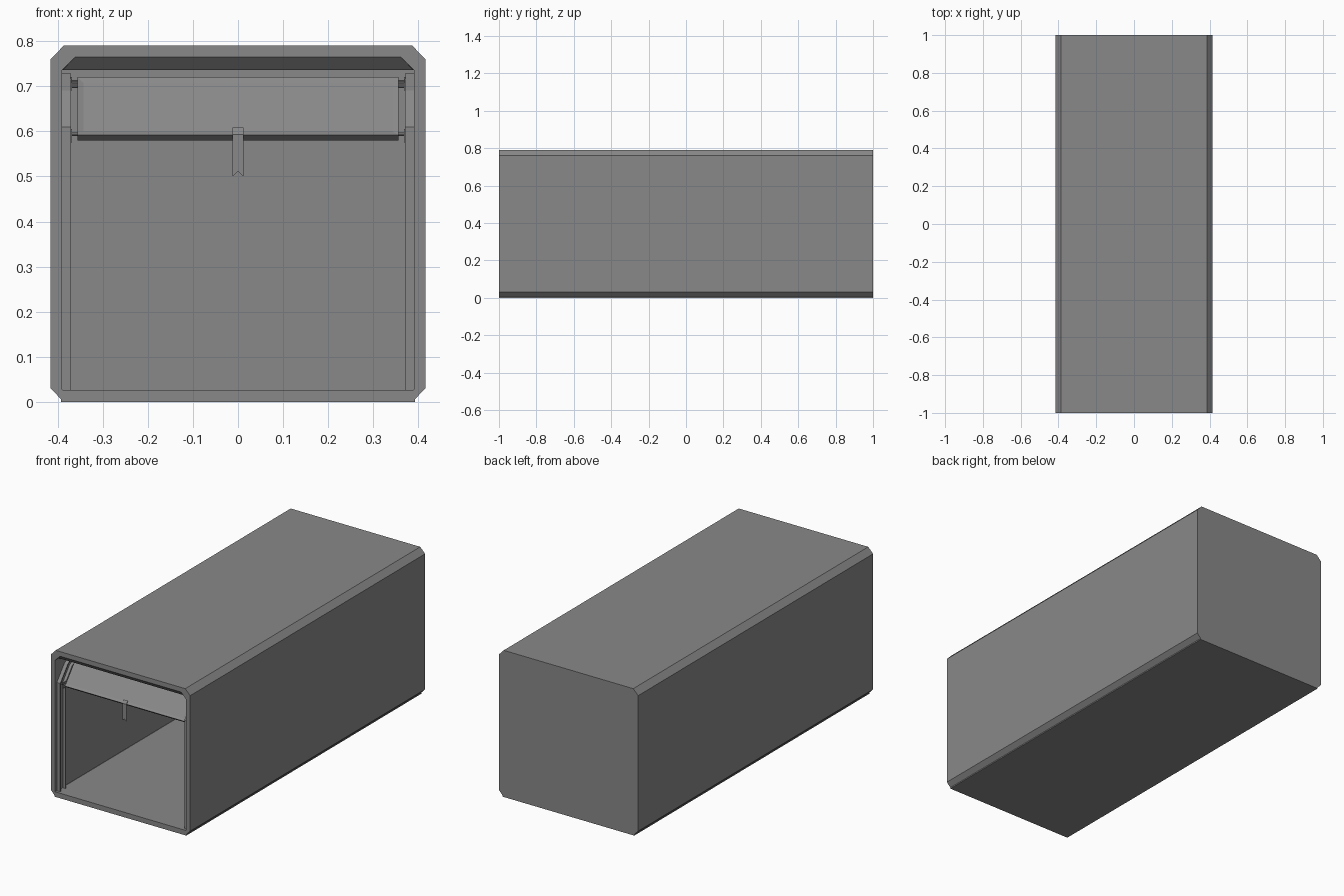
import bpy, bmesh
from mathutils import Vector

cube = bpy.data.objects.get("Cube")
if cube:
    bpy.data.objects.remove(cube, do_unlink=True)

grey = bpy.data.materials.new("plain grey")
grey.use_nodes = True
GREY = (0.25, 0.25, 0.25, 1)
grey.diffuse_color = GREY
next(n for n in grey.node_tree.nodes if n.type == 'BSDF_PRINCIPLED').inputs["Base Color"].default_value = GREY


def finish(name, bm):
    bmesh.ops.recalc_face_normals(bm, faces=bm.faces)
    mesh = bpy.data.meshes.new(name)
    bm.to_mesh(mesh)
    bm.free()
    mesh.materials.append(grey)
    ob = bpy.data.objects.new(name, mesh)
    bpy.context.collection.objects.link(ob)
    return ob


def prism(name, profile, x0, x1):
    """Extrude a (y, z) outline along x."""
    bm = bmesh.new()
    ends = [[bm.verts.new((x, y, z)) for y, z in profile] for x in (x0, x1)]
    bm.faces.new(ends[0])
    bm.faces.new(ends[1])
    n = len(profile)
    for i in range(n):
        j = (i + 1) % n
        bm.faces.new((ends[0][i], ends[0][j], ends[1][j], ends[1][i]))
    return finish(name, bm)


def box(name, x0, x1, y0, y1, z0, z1):
    return prism(name, [(y0, z0), (y1, z0), (y1, z1), (y0, z1)], x0, x1)


# Unit shell: nested loops joined from the outer back to the inner back
def loop(bm, half, y):
    pts = half + [(-x, z) for x, z in reversed(half)]
    return [bm.verts.new((x, y, z)) for x, z in pts]


outer = [(0.39, 0.004), (0.415, 0.03), (0.415, 0.76), (0.386, 0.79)]
mouth = [(0.389, 0.027), (0.39, 0.028), (0.39, 0.735), (0.36, 0.765)]
inner = mouth[:3] + [(0.389, 0.7355)]
bm = bmesh.new()
loops = [loop(bm, h, y) for h, y in
         ((outer, 1), (outer, -1), (mouth, -1), (inner, -0.97), (inner, 0.975))]
for a, b in zip(loops, loops[1:]):
    for i in range(8):
        j = (i + 1) % 8
        bm.faces.new((a[i], a[j], b[j], b[i]))
bm.faces.new(loops[0])
bm.faces.new(loops[-1])
finish("unit_shell", bm)
box("base_plate", -0.392, 0.392, -1, 1, 0, 0.006)

# Door tracks: two parallel flanges on each side, bending back under the ceiling
front_path = [(-0.985, 0.027), (-0.985, 0.61), (-0.92, 0.69), (-0.86, 0.728), (-0.2, 0.728)]
rear_path = [(-0.94, 0.027), (-0.94, 0.595), (-0.885, 0.665), (-0.84, 0.69), (-0.2, 0.69)]
T = 0.005
for side, s in (("left", 1), ("right", -1)):
    for part, path in (("front", front_path), ("rear", rear_path)):
        back = [(y + T, z - (T if z > 0.5 else 0)) for y, z in reversed(path)]
        prism(f"{side}_{part}_track_flange", path + back, s * 0.37, s * 0.391)
    prism(f"{side}_track_web", front_path + rear_path[::-1], s * 0.386, s * 0.391)


# Door sections: flat panels with a recessed centre, placed by their lower front edge
def section(name, start, end, thick=0.02):
    a, b = Vector((0, *start)), Vector((0, *end))
    up = (b - a).normalized()
    out = Vector((0, -up.z, up.y))
    bm = bmesh.new()
    corners = [a, b, b - out * thick, a - out * thick]
    rings = [[bm.verts.new(c + Vector((x, 0, 0))) for c in corners] for x in (-0.356, 0.356)]
    bm.faces.new(rings[0])
    bm.faces.new(rings[1])
    for i in range(4):
        j = (i + 1) % 4
        f = bm.faces.new((rings[0][i], rings[0][j], rings[1][j], rings[1][i]))
        if i == 0:
            front = f
    bmesh.ops.recalc_face_normals(bm, faces=bm.faces)
    bmesh.ops.inset_region(bm, faces=[front], thickness=0.02)
    bmesh.ops.translate(bm, verts=front.verts, vec=-out * 0.004)
    finish(name, bm)


section("tilted_door_section", (-0.965, 0.592), (-0.86, 0.72))
for k in range(3):
    y = -0.855 + k * 0.17
    section(f"raised_door_section_{k + 1}", (y, 0.72), (y + 0.167, 0.72))

# Rollers and hinge plates at the section ends
for s in (1, -1):
    for y, z in ((-0.952, 0.593), (-0.862, 0.7), (-0.69, 0.71), (-0.52, 0.71), (-0.35, 0.71)):
        bm = bmesh.new()
        bmesh.ops.create_cone(bm, cap_ends=True, segments=8, radius1=0.004, radius2=0.004, depth=0.03)
        for v in bm.verts:
            v.co = Vector((s * 0.368 + v.co.z, y + v.co.x, z + v.co.y))
        finish("door_roller", bm)
    for y, z in ((-0.95, 0.59), (-0.865, 0.705)):
        box("roller_plate", s * 0.368, s * 0.371, y - 0.015, y + 0.015, z - 0.015, z + 0.015)

# Pull strap: a tab on the panel and a hanging tail with a notched end
prism("strap_tab", [(-0.968, 0.592), (-0.956, 0.608), (-0.953, 0.606), (-0.965, 0.59)], -0.012, 0.012)
bm = bmesh.new()
tail = [(-0.012, 0.5), (0, 0.511), (0.012, 0.5), (0.012, 0.593), (-0.012, 0.593)]
face = bm.faces.new([bm.verts.new((x, -0.968, z)) for x, z in tail])
extruded = bmesh.ops.extrude_face_region(bm, geom=[face], use_keep_orig=True)
moved = [g for g in extruded["geom"] if isinstance(g, bmesh.types.BMVert)]
bmesh.ops.translate(bm, verts=moved, vec=(0, 0.003, 0))
finish("strap_tail", bm)
